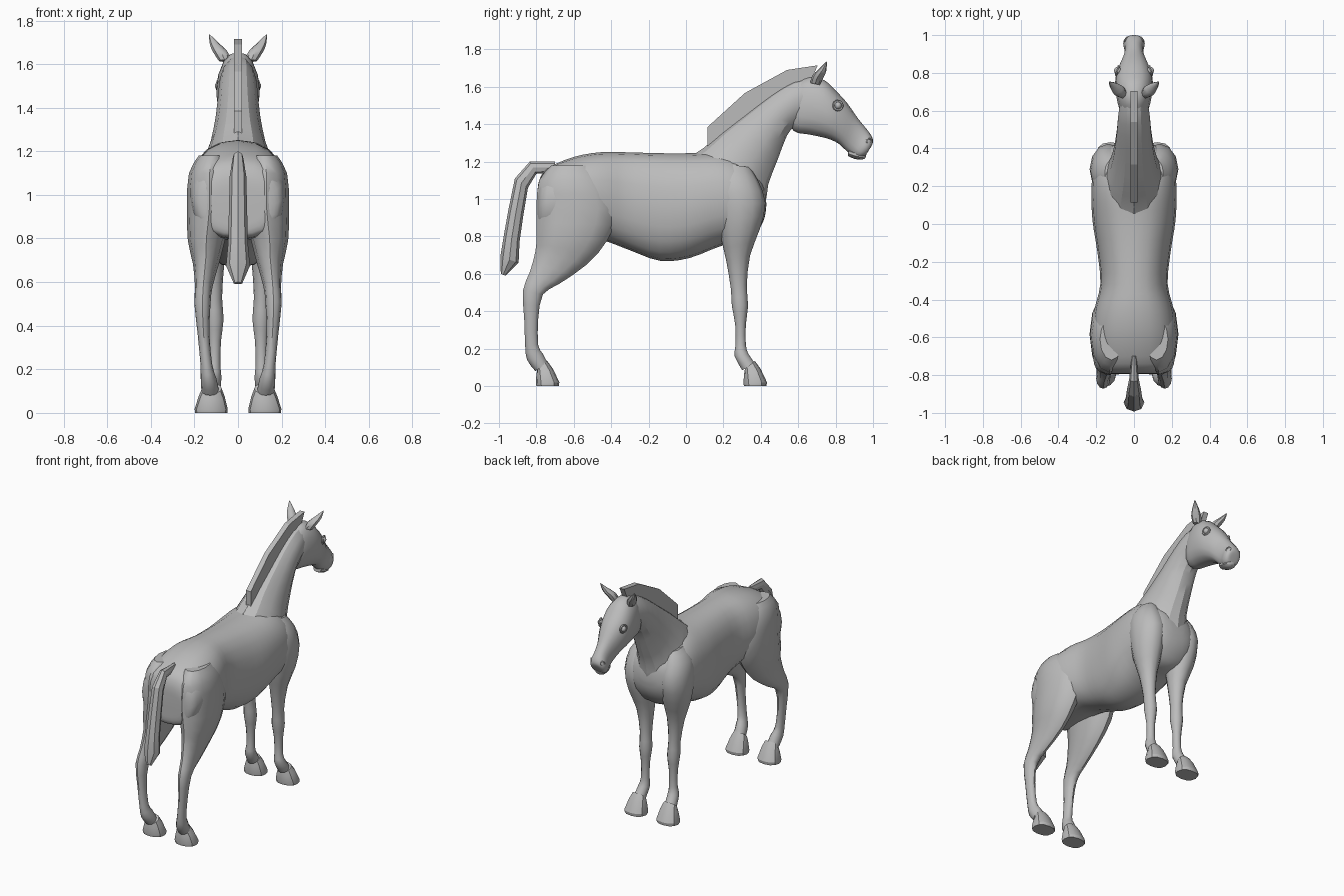
import bpy, bmesh, math
from mathutils import Vector

grey = bpy.data.materials.new("plain grey")
grey.diffuse_color = (0.5, 0.5, 0.5, 1)


def catmull(a, b, c, d, t):
    return [0.5 * (2*q + (r - p)*t + (2*p - 5*q + 4*r - s)*t*t + (3*q - p - 3*r + s)*t**3)
            for p, q, r, s in zip(a, b, c, d)]


def finish(obj, angle):
    obj.data.materials.clear()
    obj.data.materials.append(grey)
    bpy.ops.object.select_all(action='DESELECT')
    obj.select_set(True)
    bpy.context.view_layer.objects.active = obj
    if angle:
        bpy.ops.object.shade_smooth_by_angle(angle=math.radians(angle))


def loft(name, sections, n=16, steps=3, power=1.0, mirror=False, angle=40, box=False):
    """Skin over rings; each section is (y1, z1, y2, z2, half width, centre x),
    where the two side-view points are the ends of the ring."""
    rows = []
    for i in range(len(sections) - 1):
        quad = [sections[max(0, min(len(sections) - 1, i + k))] for k in (-1, 0, 1, 2)]
        rows += [catmull(*quad, s / steps) for s in range(steps)]
    rows.append(sections[-1])
    bm = bmesh.new()
    rings = []
    for y1, z1, y2, z2, w, x in rows:
        mid = Vector((x, (y1 + y2) / 2, (z1 + z2) / 2))
        half = Vector((0, (y1 - y2) / 2, (z1 - z2) / 2))
        ring = []
        for k in range(n):
            a = 2 * math.pi * (k + (0.5 if box else 0)) / n
            c, s = math.cos(a), math.sin(a)
            if box:
                c, s = c * math.sqrt(2), s * math.sqrt(2)
            c = math.copysign(abs(c) ** power, c)
            s = math.copysign(abs(s) ** power, s)
            ring.append(bm.verts.new(mid + half * c + Vector((w * s, 0, 0))))
        rings.append(ring)
    for r, q in zip(rings, rings[1:]):
        for k in range(n):
            j = (k + 1) % n
            bm.faces.new((r[k], r[j], q[j], q[k]))
    bm.faces.new(rings[0])
    bm.faces.new(rings[-1])
    bmesh.ops.recalc_face_normals(bm, faces=bm.faces)
    me = bpy.data.meshes.new(name)
    bm.to_mesh(me)
    bm.free()
    obj = bpy.data.objects.new(name, me)
    bpy.context.collection.objects.link(obj)
    if mirror:
        m = obj.modifiers.new("Mirror", 'MIRROR')
        m.use_mirror_merge = False
    finish(obj, angle)
    return obj


# Trunk, rump to chest
loft("body", [
    (-.795, 1.03, -.795, .88, .11, 0), (-.785, 1.10, -.79, .82, .17, 0),
    (-.74, 1.165, -.75, .80, .21, 0), (-.60, 1.225, -.60, .79, .225, 0),
    (-.46, 1.25, -.45, .78, .21, 0), (-.32, 1.25, -.31, .73, .178, 0),
    (-.14, 1.245, -.14, .67, .195, 0), (.02, 1.245, .02, .685, .22, 0),
    (.16, 1.25, .19, .75, .225, 0), (.26, 1.23, .32, .77, .215, 0),
    (.35, 1.17, .385, .83, .18, 0), (.405, 1.10, .42, .90, .12, 0),
    (.425, 1.03, .43, .97, .05, 0)], n=20, power=.85)

# Neck, faceted where it spreads over the shoulders
loft("neck", [
    (-.02, 1.20, .36, .85, .17, 0), (.09, 1.27, .425, .98, .16, 0),
    (.19, 1.355, .44, 1.08, .128, 0), (.32, 1.455, .49, 1.21, .105, 0),
    (.46, 1.56, .54, 1.34, .092, 0), (.58, 1.63, .58, 1.385, .085, 0),
    (.68, 1.645, .64, 1.42, .07, 0)], n=14, steps=2, angle=25)

# Head, poll to muzzle
loft("head", [
    (.59, 1.62, .535, 1.46, .05, 0), (.66, 1.655, .575, 1.365, .08, 0),
    (.74, 1.635, .66, 1.345, .097, 0), (.80, 1.58, .75, 1.325, .098, 0),
    (.86, 1.515, .81, 1.30, .08, 0), (.92, 1.43, .85, 1.265, .056, 0),
    (.965, 1.375, .88, 1.24, .05, 0), (.993, 1.335, .915, 1.22, .057, 0),
    (1.0, 1.305, .95, 1.225, .045, 0), (.99, 1.28, .965, 1.24, .02, 0)],
    n=16, power=.88)
loft("lower_lip", [
    (.87, 1.27, .865, 1.23, .03, 0), (.91, 1.26, .90, 1.215, .04, 0),
    (.945, 1.25, .94, 1.21, .038, 0), (.965, 1.24, .96, 1.22, .02, 0)], n=10, steps=2)

# Ears
loft("ears", [
    (.665, 1.62, .715, 1.61, .026, .062), (.675, 1.66, .735, 1.65, .034, .08),
    (.71, 1.695, .75, 1.685, .024, .105), (.75, 1.735, .754, 1.733, .003, .13)],
    n=8, steps=2, mirror=True)

# Mane, a flat upright crest
loft("mane", [
    (.115, 1.385, .115, 1.28, .018, 0), (.315, 1.567, .34, 1.44, .018, 0),
    (.54, 1.69, .56, 1.58, .018, 0), (.705, 1.715, .665, 1.63, .018, 0)],
    n=4, steps=1, angle=0, box=True)

# Tail
loft("tail", [
    (-.70, 1.20, -.70, 1.14, .012, 0), (-.835, 1.20, -.80, 1.135, .025, 0),
    (-.915, 1.11, -.845, 1.06, .038, 0), (-.95, .94, -.87, .91, .042, 0),
    (-.975, .80, -.89, .77, .045, 0), (-.993, .69, -.895, .66, .055, 0),
    (-.99, .60, -.965, .59, .02, 0)], n=8, steps=1, angle=25)

# Front legs with shoulders
loft("front_legs", [
    (.20, 1.19, .34, 1.17, .04, .115), (.15, 1.10, .385, 1.10, .085, .13),
    (.155, .96, .425, .98, .10, .135), (.185, .80, .395, .84, .085, .13),
    (.215, .67, .343, .70, .054, .117), (.24, .52, .325, .54, .037, .11),
    (.245, .43, .332, .43, .041, .107), (.263, .33, .32, .33, .029, .107),
    (.265, .22, .32, .22, .027, .108), (.26, .16, .335, .17, .036, .112),
    (.30, .085, .37, .12, .038, .118)], n=12, steps=2, mirror=True)

# Hind legs with thighs
loft("hind_legs", [
    (-.72, 1.18, -.50, 1.18, .06, .12), (-.785, 1.10, -.42, 1.10, .095, .13),
    (-.80, .95, -.36, .95, .105, .13), (-.80, .80, -.42, .78, .085, .145),
    (-.805, .72, -.53, .65, .06, .147), (-.835, .61, -.68, .545, .04, .157),
    (-.872, .51, -.765, .49, .037, .163), (-.865, .36, -.79, .36, .027, .158),
    (-.86, .22, -.79, .22, .027, .145), (-.85, .14, -.767, .175, .036, .135),
    (-.805, .08, -.74, .125, .04, .128)], n=12, steps=2, mirror=True)

# Hooves
for name, y in (("front_hooves", .31), ("hind_hooves", -.80)):
    loft(name, [
        (y + .005, .09, y + .058, .135, .045, .12), (y, .06, y + .09, .09, .06, .121),
        (y - .003, .015, y + .123, .02, .076, .123), (y, 0, y + .12, 0, .074, .123)],
        n=12, steps=1, mirror=True, power=.85, angle=30)

# Eyes, lids and nostrils
for side in (-1, 1):
    bpy.ops.mesh.primitive_uv_sphere_add(segments=12, ring_count=8, radius=.02,
                                         location=(side * .086, .812, 1.50))
    eye = bpy.context.object
    eye.name = "eye"
    finish(eye, 40)
    for name, loc, big, small, turn in (("eyelid", (.088, .812, 1.50), .024, .007, .3),
                                        ("nostril", (.044, .978, 1.31), .014, .005, .6)):
        bpy.ops.mesh.primitive_torus_add(
            major_segments=14, minor_segments=6, major_radius=big, minor_radius=small,
            location=(side * loc[0], loc[1], loc[2]),
            rotation=(0, math.pi / 2, side * turn))
        rim = bpy.context.object
        rim.name = name
        finish(rim, 40)
